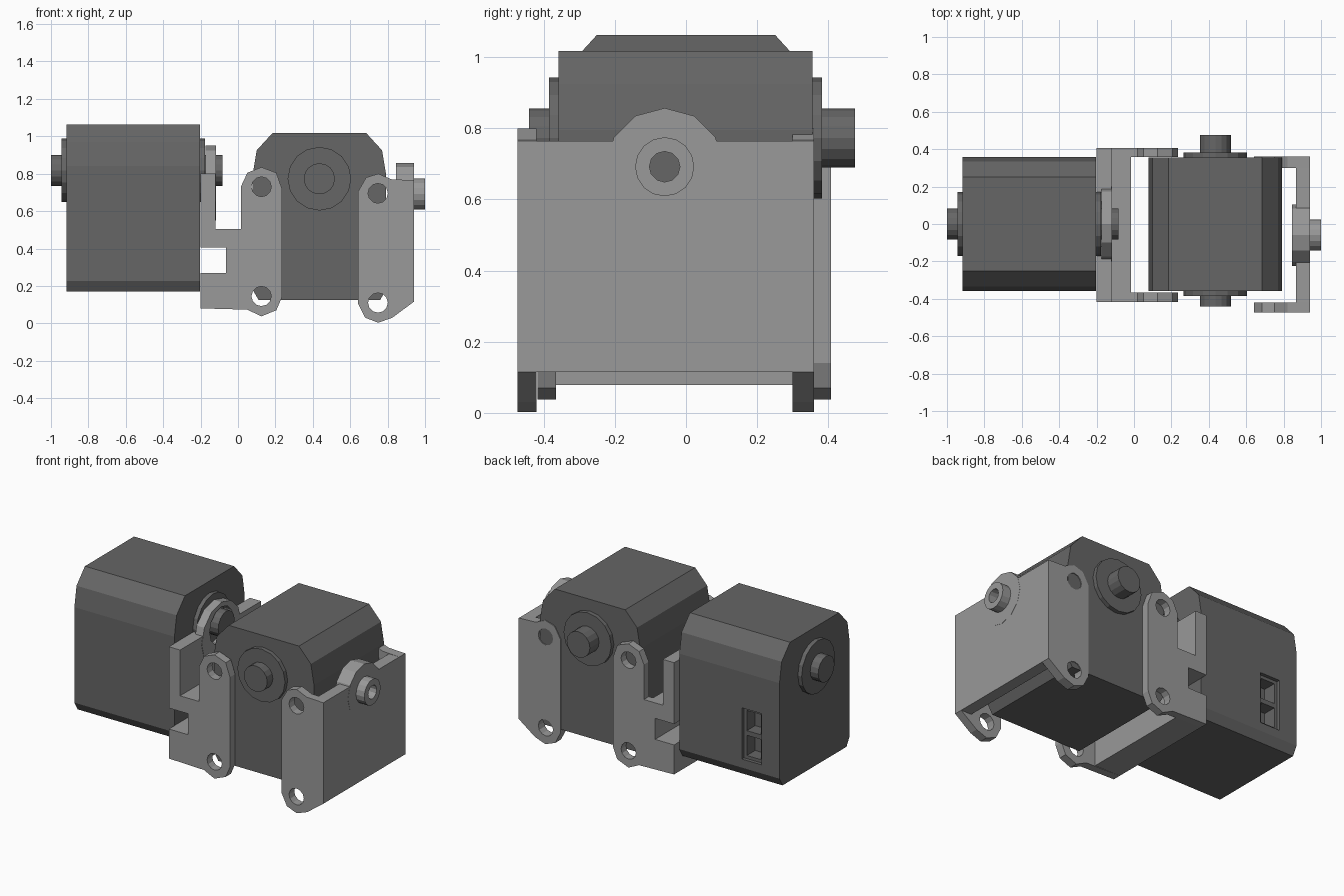
import bpy, bmesh, math

cube = bpy.data.objects.get("Cube")
if cube:
    bpy.data.objects.remove(cube, do_unlink=True)


def material(name, v):
    m = bpy.data.materials.new(name)
    m.use_nodes = True
    m.diffuse_color = (v, v, v, 1)
    m.node_tree.nodes["Principled BSDF"].inputs["Base Color"].default_value = (v, v, v, 1)
    return m


DARK = material("dark grey", 0.133)
LIGHT = material("light grey", 0.319)


def prism(name, pts, axis, lo, hi, mat):
    """Extrude a (side, z) profile along the x or y axis."""
    bm = bmesh.new()
    place = (lambda u, z: (lo, u, z)) if axis == 'x' else (lambda u, z: (u, lo, z))
    face = bm.faces.new([bm.verts.new(place(u, z)) for u, z in pts])
    ext = bmesh.ops.extrude_face_region(bm, geom=[face])
    step = (hi - lo, 0, 0) if axis == 'x' else (0, hi - lo, 0)
    bmesh.ops.translate(bm, vec=step, verts=[e for e in ext["geom"] if isinstance(e, bmesh.types.BMVert)])
    bmesh.ops.recalc_face_normals(bm, faces=bm.faces)
    mesh = bpy.data.meshes.new(name)
    bm.to_mesh(mesh)
    bm.free()
    mesh.materials.append(mat)
    ob = bpy.data.objects.new(name, mesh)
    bpy.context.collection.objects.link(ob)
    return ob


def ring(u, z, r, n):
    return [(u + r * math.sin(2 * math.pi * i / n), z + r * math.cos(2 * math.pi * i / n)) for i in range(n)]


def rect(u0, u1, z0, z1):
    return [(u0, z0), (u1, z0), (u1, z1), (u0, z1)]


def cut(ob, cutter):
    cutter.hide_render = True
    mod = ob.modifiers.new("cut", 'BOOLEAN')
    mod.operation = 'DIFFERENCE'
    mod.solver = 'EXACT'
    mod.object = cutter
    bpy.context.view_layer.objects.active = ob
    bpy.ops.object.modifier_apply(modifier=mod.name)
    bpy.data.objects.remove(cutter, do_unlink=True)


# Servo motor: output axis along local x, socket on local +y side
def servo(name, loc, turn):
    right = [(0.325, 0.17), (0.357, 0.225), (0.357, 0.84), (0.335, 0.97), (0.25, 1.063)]
    profile = right + [(-y, z) for y, z in reversed(right)]
    body = prism(name + "_body", profile, 'x', -0.358, 0.355, DARK)
    cut(body, prism("socket", rect(-0.23, -0.09, 0.28, 0.61), 'y', 0.335, 0.4, DARK))
    for z in (0.30, 0.46):
        cut(body, prism("pin_slot", rect(-0.21, -0.11, z, z + 0.13), 'y', 0.25, 0.4, DARK))
    parts = [body,
             prism(name + "_flange", ring(0, 0.818, 0.17, 16), 'x', -0.385, 0.382, DARK),
             prism(name + "_shaft", ring(0, 0.818, 0.083, 16), 'x', -0.442, 0.475, DARK)]
    for ob in parts:
        ob.location = loc
        ob.rotation_euler.z = turn


servo("side_servo", (-0.558, 0, 0), 0)
servo("centre_servo", (0.435, 0, -0.045), math.pi / 2)

# Inner bracket: two ear flanges joined by a notched web
step = [(-0.12, 0.8), (-0.2, 0.8), (-0.2, 0.405), (-0.065, 0.405),
        (-0.065, 0.27), (-0.2, 0.27), (-0.2, 0.08)]
ear = step + [(0.05, 0.073), (0.125, 0.037), (0.205, 0.07), (0.235, 0.14), (0.235, 0.72),
              (0.205, 0.805), (0.125, 0.835), (0.05, 0.805), (0.015, 0.73),
              (0.015, 0.505), (-0.12, 0.505)]
for name, y0, y1 in (("front", -0.418, -0.365), ("back", 0.357, 0.407)):
    ob = prism("inner_bracket_" + name, ear, 'y', y0, y1, LIGHT)
    for z in (0.73, 0.145):
        cut(ob, prism("hole", ring(0.125, z, 0.053, 12), 'y', y0 - 0.1, y1 + 0.1, LIGHT))
web = prism("inner_bracket_web", step + [(-0.015, 0.078), (-0.015, 0.505), (-0.12, 0.505)],
            'y', -0.365, 0.357, LIGHT)
collar = prism("inner_bracket_collar", ring(0, 0.75, 0.2, 12), 'x', -0.173, -0.118, LIGHT)
for ob in (web, collar):
    cut(ob, prism("shaft_hole", ring(0, 0.80, 0.12, 12), 'x', -0.3, 0.1, LIGHT))

# Outer bracket: two ear flanges, end plate, collar and boss
ear = [(0.94, 0.765), (0.82, 0.77), (0.75, 0.8), (0.685, 0.78), (0.642, 0.705), (0.642, 0.105),
       (0.68, 0.03), (0.75, 0.003), (0.825, 0.03), (0.94, 0.115)]
for name, y0, y1 in (("front", -0.474, -0.42), ("back", 0.30, 0.36)):
    ob = prism("outer_bracket_" + name, ear, 'y', y0, y1, LIGHT)
    for z in (0.695, 0.11):
        cut(ob, prism("hole", ring(0.748, z, 0.053, 12), 'y', y0 - 0.1, y1 + 0.1, LIGHT))
plate = prism("outer_bracket_plate", rect(-0.42, 0.30, 0.115, 0.765), 'x', 0.865, 0.94, LIGHT)
collar = prism("outer_bracket_collar", ring(-0.06, 0.692, 0.165, 12), 'x', 0.845, 0.941, LIGHT)
boss = prism("outer_bracket_boss", ring(-0.06, 0.692, 0.083, 16), 'x', 0.93, 1.0, LIGHT)
for ob in (plate, collar, boss):
    cut(ob, prism("bore", ring(-0.06, 0.692, 0.043, 12), 'x', 0.82, 1.1, LIGHT))
